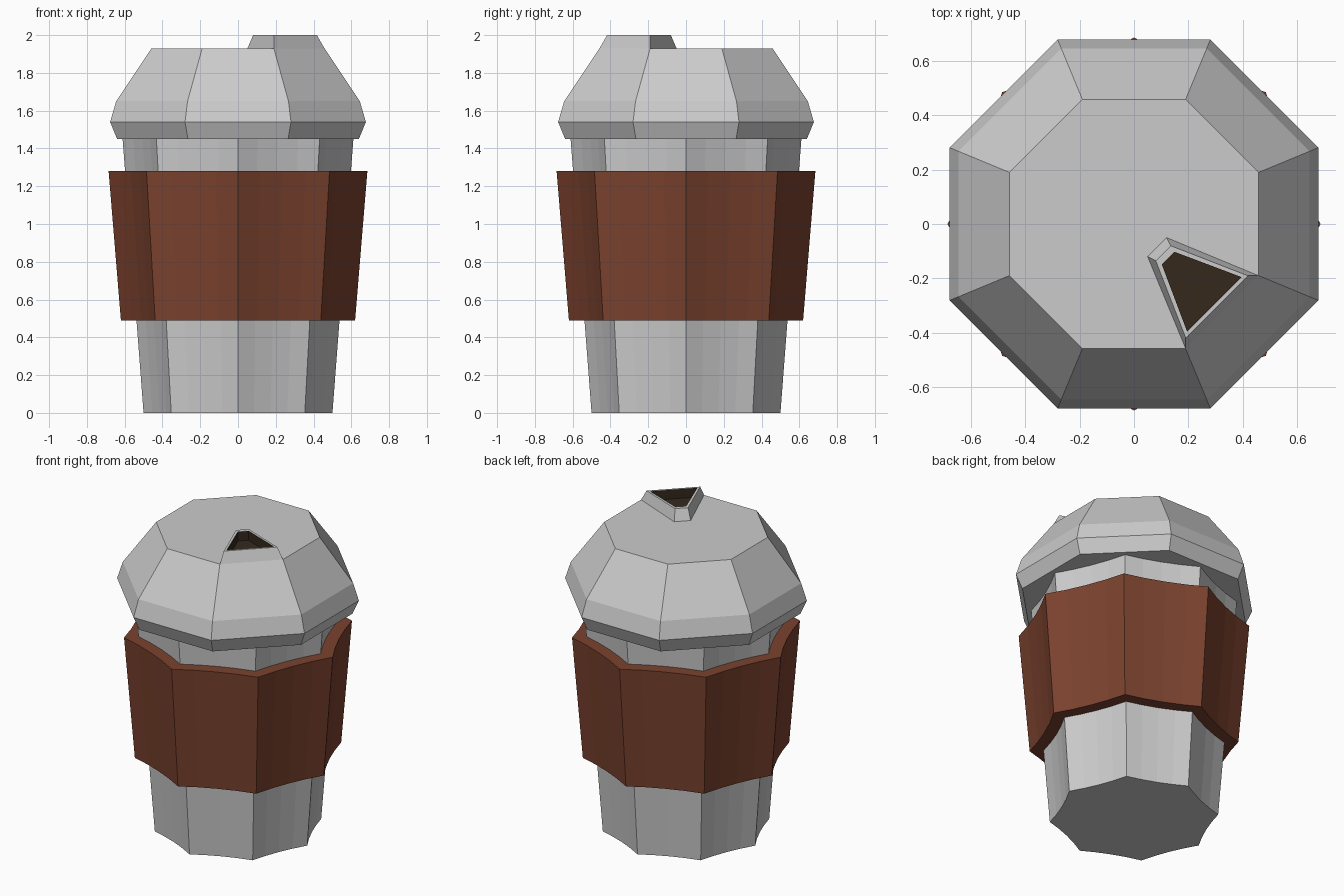
import bpy, bmesh
from math import cos, sin, pi, tan

if "Cube" in bpy.data.objects:
    bpy.data.objects.remove(bpy.data.objects["Cube"])


def octagon(r, turn=0.0, dent=0.0, cuts=1):
    """Octagon outline; each side may be cut and dished inward by dent*r."""
    corner = [(cos(turn + i * pi / 4) * r, sin(turn + i * pi / 4) * r) for i in range(8)]
    pts = []
    for i in range(8):
        (ax, ay), (bx, by) = corner[i], corner[(i + 1) % 8]
        mid = turn + (i + 0.5) * pi / 4
        for k in range(cuts):
            t = k / cuts
            d = dent * r * 4 * t * (1 - t)
            pts.append((ax + (bx - ax) * t - cos(mid) * d, ay + (by - ay) * t - sin(mid) * d))
    return pts


def loft(name, sections, color=None, closed=False):
    """Skin a stack of (outline, z) rings; cap the ends or join last to first."""
    bm = bmesh.new()
    rings = [[bm.verts.new((x, y, z)) for x, y in pts] for pts, z in sections]
    pairs = list(zip(rings, rings[1:] + rings[:1])) if closed else list(zip(rings, rings[1:]))
    for a, b in pairs:
        n = len(a)
        for i in range(n):
            j = (i + 1) % n
            bm.faces.new((a[i], a[j], b[j], b[i]))
    if not closed:
        bm.faces.new(rings[0][::-1])
        bm.faces.new(rings[-1])
    bmesh.ops.recalc_face_normals(bm, faces=bm.faces[:])
    me = bpy.data.meshes.new(name)
    bm.to_mesh(me)
    bm.free()
    ob = bpy.data.objects.new(name, me)
    bpy.context.collection.objects.link(ob)
    if color:
        mat = bpy.data.materials.new(name + "_color")
        mat.diffuse_color = (*color, 1)
        mat.use_nodes = True
        mat.node_tree.nodes["Principled BSDF"].inputs["Base Color"].default_value = mat.diffuse_color
        me.materials.append(mat)
    return ob


DENT, CUTS = 0.028, 4


def fluted(r):
    return octagon(r, 0, DENT, CUTS)


def cup_r(z):
    return 0.5 + 0.0765 * z


# Tapered cup with slightly dished sides
loft("cup", [(fluted(cup_r(0)), 0), (fluted(cup_r(1.5)), 1.5)])

# Sleeve wrapped around the cup
loft("sleeve", [(fluted(0.62), 0.49), (fluted(0.685), 1.28),
                (fluted(cup_r(1.28) - 0.005), 1.28), (fluted(cup_r(0.49) - 0.005), 0.49)],
     (0.2, 0.055, 0.028), closed=True)

# Lid with flat sides facing the axes
lid_profile = [(0.64, 1.45), (0.677, 1.54), (0.645, 1.65), (0.458, 1.93)]
loft("lid", [(octagon(a / cos(pi / 8), pi / 8), z) for a, z in lid_profile])

# Drinking spout, mirrored about the front right diagonal
def wedge(tip, wing):
    (tx, ty), (wx, wy) = tip, wing
    return [(tx, ty), (-ty, -tx), (wx, wy), (-wy, -wx)]


base = wedge((0.12, -0.05), (0.19, -0.458))
rim = wedge((0.135, -0.08), (0.19, -0.418))
hole = wedge((0.148, -0.102), (0.195, -0.395))
loft("spout", [(base, 1.93), (rim, 2.0), (hole, 2.0), (hole, 1.932)], closed=True)

# Coffee-coloured lining of the spout opening
dark = (0.035, 0.022, 0.012)
inner = wedge((0.149, -0.104), (0.196, -0.393))
loft("spout_lining", [(hole, 1.931), (hole, 1.999), (inner, 1.999), (inner, 1.94)], dark)
